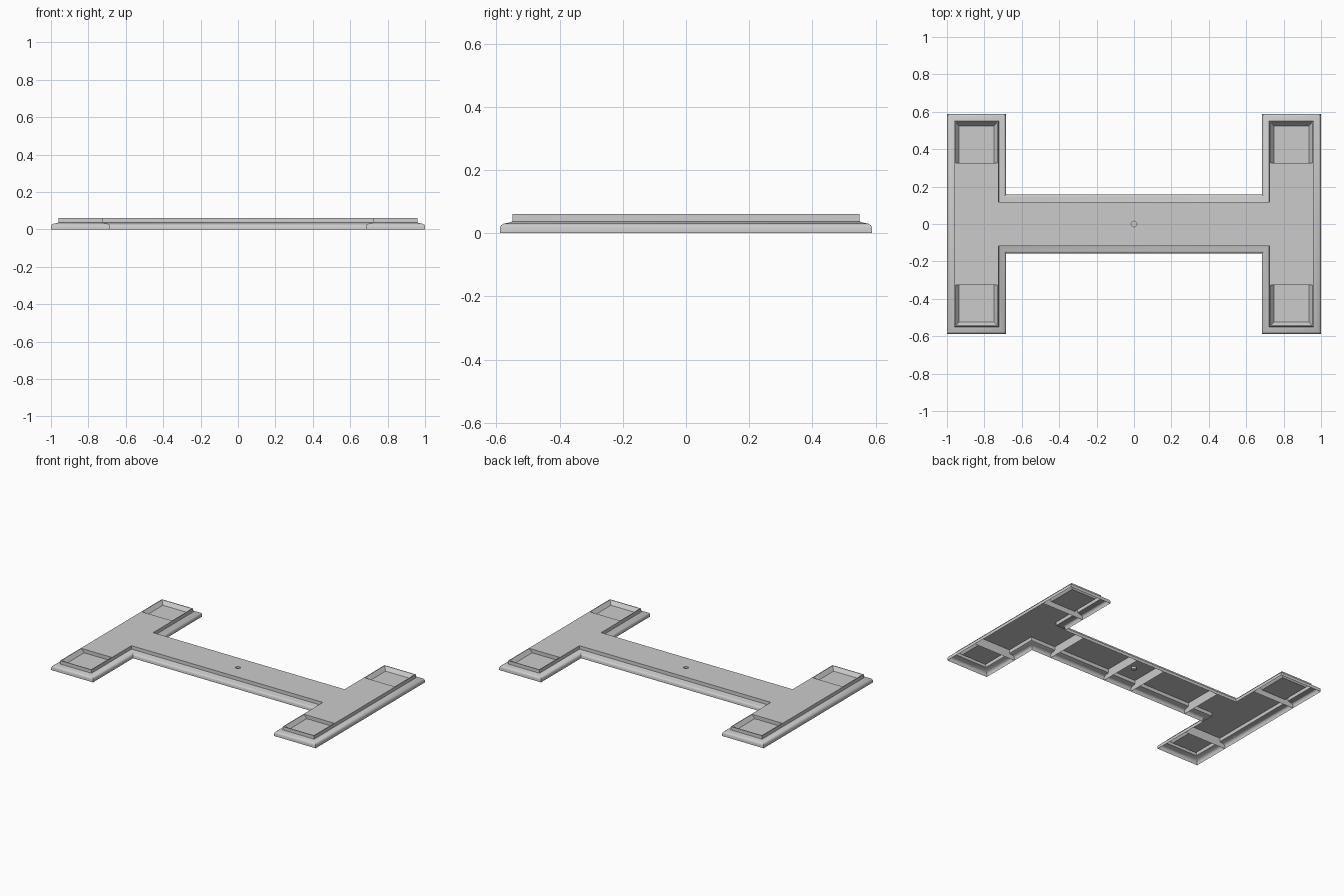
import bpy, bmesh, math

if "Cube" in bpy.data.objects:
    bpy.data.objects.remove(bpy.data.objects["Cube"])

# Moulding profile: (inset from outer edge, height)
PROFILE = [(0, 0), (0, 0.018), (0.004, 0.025), (0.012, 0.030), (0.033, 0.034),
           (0.039, 0.037), (0.040, 0.06)]
LENGTH, DEPTH, BAR_INNER, HALF_BAR = 1.0, 0.589, 0.684, 0.157
TOP = PROFILE[-1][1]
HOLE_R, HOLE_SIDES = 0.015, 16
DISH_Z = 0.035


def finish(name, bm, recalc=True):
    if recalc:
        bmesh.ops.recalc_face_normals(bm, faces=bm.faces)
    mesh = bpy.data.meshes.new(name)
    bm.to_mesh(mesh)
    bm.free()
    ob = bpy.data.objects.new(name, mesh)
    bpy.context.collection.objects.link(ob)
    return ob


def h_outline(inset):
    """H-shaped loop, counter-clockwise, moved inwards by inset."""
    x, y = LENGTH - inset, DEPTH - inset
    xi, yb = BAR_INNER + inset, HALF_BAR - inset
    right = [(xi, -yb), (xi, -y), (x, -y), (x, y), (xi, y), (xi, yb)]
    return right + [(-px, -py) for px, py in right]


def circle(bm, z):
    return [bm.verts.new((HOLE_R * math.cos(a), HOLE_R * math.sin(a), z))
            for a in (2 * math.pi * i / HOLE_SIDES for i in range(HOLE_SIDES))]


def dish_loop(bm, sx, sy, inset, z):
    """Rectangle on the end of one end bar."""
    x0, x1, y1 = BAR_INNER + 0.045 + inset, LENGTH - 0.045 - inset, DEPTH - 0.045 - inset
    pts = [(x0, 0.327), (x1, 0.327), (x1, y1), (x0, y1)]
    return [bm.verts.new((sx * x, sy * y, z)) for x, y in pts]


def bridge(bm, lower, upper):
    n = len(lower)
    for i in range(n):
        j = (i + 1) % n
        bm.faces.new((lower[i], lower[j], upper[j], upper[i]))


# Stepped H-shaped shell, open underneath, with a central socket and dished ends
bm = bmesh.new()
loops = [[bm.verts.new((x, y, z)) for x, y in h_outline(inset)] for inset, z in PROFILE]
for a, b in zip(loops, loops[1:]):
    bridge(bm, a, b)
holes = [(circle(bm, TOP), circle(bm, 0.045))]
for sx in (-1, 1):
    for sy in (-1, 1):
        holes.append((dish_loop(bm, sx, sy, 0, TOP), dish_loop(bm, sx, sy, 0.02, DISH_Z)))
for rim, floor in holes:
    bridge(bm, rim, floor)
    bm.faces.new(floor)
edges = [bm.edges.get((lp[i], lp[(i + 1) % len(lp)]))
         for lp in [loops[-1]] + [h[0] for h in holes] for i in range(len(lp))]
bmesh.ops.triangle_fill(bm, use_beauty=True, use_dissolve=False, edges=edges, normal=(0, 0, 1))
shell = finish("frame_shell", bm)
bpy.context.view_layer.objects.active = shell
shell.select_set(True)
bpy.ops.object.shade_smooth_by_angle(angle=math.radians(40))


# Cross walls under the joints between sections
def cross_wall(name, half, place):
    bm = bmesh.new()
    side = [(half - inset, z) for inset, z in PROFILE]
    section = side + [(-u, z) for u, z in reversed(side)]
    bm.faces.new([bm.verts.new(place(u, z)) for u, z in section])
    finish(name, bm, recalc=False)


for x in (-0.535, -0.107, 0.107, 0.535):
    cross_wall("crossbar_wall", HALF_BAR, lambda u, z: (x, u, z))

mid, half = (LENGTH + BAR_INNER) / 2, (LENGTH - BAR_INNER) / 2
for sx in (-1, 1):
    for sy in (-1, 1):
        cross_wall("end_bar_wall", half, lambda u, z: (sx * mid + u, sy * 0.325, z))
